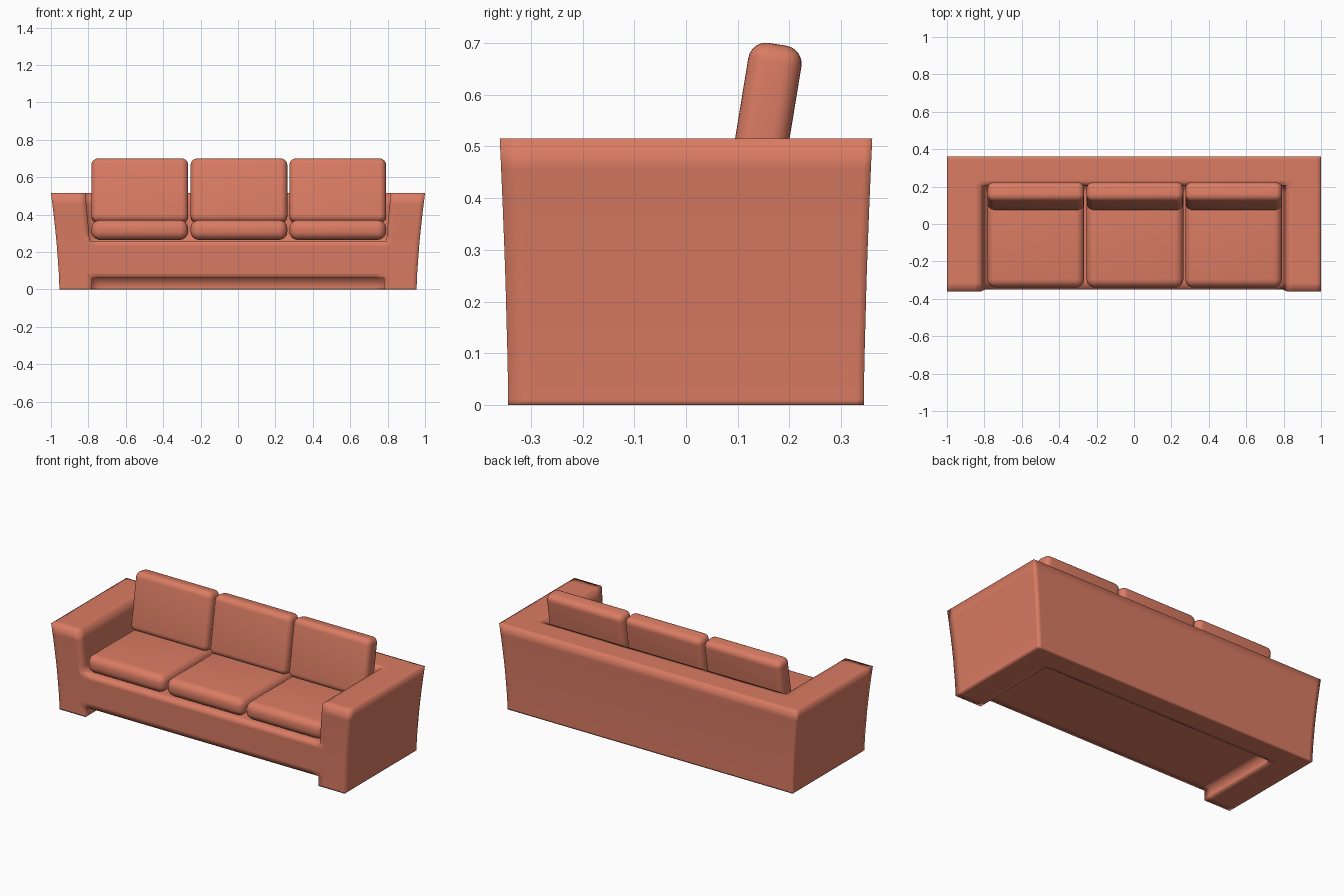
import bpy, bmesh, math

if "Cube" in bpy.data.objects:
    bpy.data.objects.remove(bpy.data.objects["Cube"])

mat = bpy.data.materials.new("terracotta fabric")
mat.diffuse_color = (0.70, 0.20, 0.125, 1)
mat.use_nodes = True
mat.node_tree.nodes["Principled BSDF"].inputs["Base Color"].default_value = mat.diffuse_color


def add_object(name, bm):
    mesh = bpy.data.meshes.new(name)
    bmesh.ops.recalc_face_normals(bm, faces=bm.faces)
    bm.to_mesh(mesh)
    bm.free()
    mesh.materials.append(mat)
    for p in mesh.polygons:
        p.use_smooth = True
    ob = bpy.data.objects.new(name, mesh)
    bpy.context.collection.objects.link(ob)
    return ob


# Frame: arms, back and seat base as one smooth block mesh with support loops
half = [0, 0.77, 0.817, 0.85, 0.975, 1.0]
xs = [-v for v in half[:0:-1]] + half
ys = [-0.36, -0.315, 0.17, 0.21, 0.235, 0.345, 0.36]
zs = [0, 0.01, 0.06, 0.09, 0.23, 0.26, 0.30, 0.38, 0.455, 0.515]


def filled(i, j, k):
    if not (0 <= i < len(xs) - 1 and 0 <= j < len(ys) - 1 and 0 <= k < len(zs) - 1):
        return False
    x = abs(xs[i] + xs[i + 1]) / 2
    y = (ys[j] + ys[j + 1]) / 2
    z = (zs[k] + zs[k + 1]) / 2
    return x > 0.817 or y > 0.21 or 0.06 < z < 0.26


bm = bmesh.new()
verts = {}


def vert(i, j, k):
    # the whole frame flares outward towards the top
    if (i, j, k) not in verts:
        s = 0.955 + 0.045 * (zs[k] / 0.515) ** 1.5
        verts[i, j, k] = bm.verts.new((xs[i] * s, ys[j] * s, zs[k]))
    return verts[i, j, k]


for i in range(len(xs) - 1):
    for j in range(len(ys) - 1):
        for k in range(len(zs) - 1):
            if not filled(i, j, k):
                continue
            for axis in range(3):
                for side in (0, 1):
                    n = [i, j, k]
                    n[axis] += 1 if side else -1
                    if filled(*n):
                        continue
                    quad = []
                    for a, b in ((0, 0), (1, 0), (1, 1), (0, 1)):
                        c = [i, j, k]
                        c[axis] += side
                        c[(axis + 1) % 3] += a
                        c[(axis + 2) % 3] += b
                        quad.append(vert(*c))
                    if not side:
                        quad.reverse()
                    bm.faces.new(quad)
add_object("sofa_frame", bm)


# Cushions: rounded boxes
def cushion(name, size, loc, radius, tilt=0):
    bm = bmesh.new()
    bmesh.ops.create_cube(bm, size=1)
    bmesh.ops.scale(bm, vec=size, verts=bm.verts)
    bmesh.ops.bevel(bm, geom=bm.edges[:], offset=radius, segments=6,
                    profile=0.5, affect='EDGES')
    ob = add_object(name, bm)
    ob.location = loc
    ob.rotation_euler.x = tilt


for n, x in (("left", -0.525), ("middle", 0.005), ("right", 0.533)):
    cushion("seat_cushion_" + n, (0.517, 0.54, 0.106), (x, -0.07, 0.318), 0.045)
    cushion("back_cushion_" + n, (0.517, 0.104, 0.345), (x, 0.1495, 0.527), 0.035,
            -math.radians(9.3))
